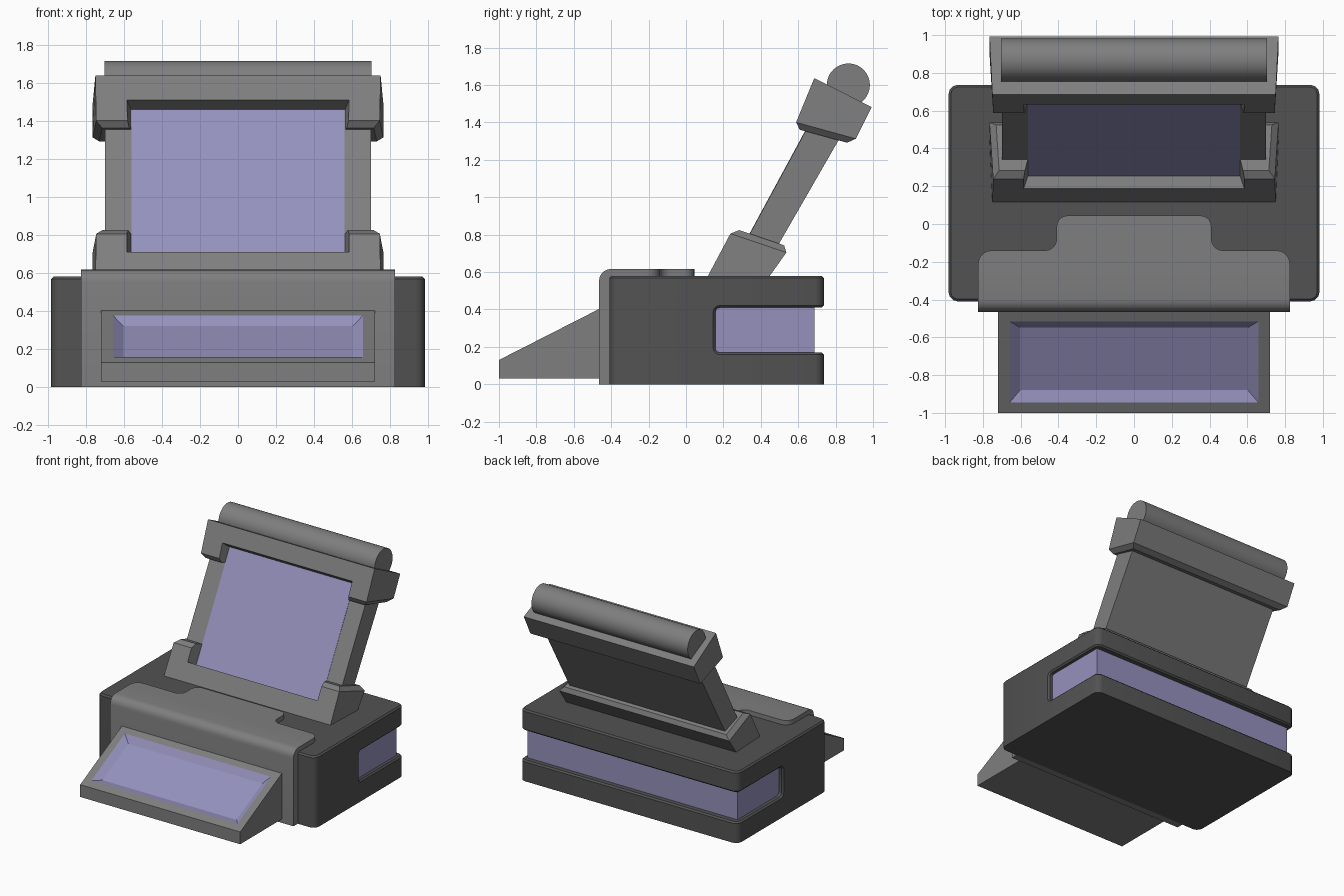
import bpy, bmesh
from math import sin, cos, pi, radians
from mathutils import Vector

if "Cube" in bpy.data.objects:
    bpy.data.objects.remove(bpy.data.objects["Cube"])


def material(name, *rgb):
    m = bpy.data.materials.new(name)
    m.diffuse_color = (*rgb, 1)
    m.use_nodes = True
    m.node_tree.nodes["Principled BSDF"].inputs["Base Color"].default_value = m.diffuse_color
    return m


violet = material("violet", .30, .285, .51)
grey = material("mid_grey", .21, .21, .21)
dark = material("dark_grey", .085, .085, .085)


def solid(name, loop_a, loop_b, bevels=(), mats=(grey,), edit=None, smooth=False):
    """Closed solid between two matching loops; each bevel = (edge test, width, segments)."""
    bm = bmesh.new()
    a = [bm.verts.new(p) for p in loop_a]
    b = [bm.verts.new(p) for p in loop_b]
    bm.faces.new(a)
    bm.faces.new(b[::-1])
    for i in range(len(a)):
        j = (i + 1) % len(a)
        bm.faces.new((a[j], a[i], b[i], b[j]))
    bmesh.ops.recalc_face_normals(bm, faces=bm.faces)
    for test, width, segs in bevels:
        bmesh.ops.bevel(bm, geom=[e for e in bm.edges if test(e)], offset=width,
                        segments=segs, profile=0.5, affect='EDGES', clamp_overlap=True)
    if edit:
        edit(bm)
    me = bpy.data.meshes.new(name)
    for m in mats:
        me.materials.append(m)
    bm.to_mesh(me)
    bm.free()
    ob = bpy.data.objects.new(name, me)
    bpy.context.collection.objects.link(ob)
    if smooth:
        bpy.ops.object.select_all(action='DESELECT')
        ob.select_set(True)
        bpy.context.view_layer.objects.active = ob
        bpy.ops.object.shade_smooth_by_angle(angle=radians(35))
    return ob


def prism(name, pts, hw=None, **kw):
    """Side profile of (y, z) or (y, z, half width) spread symmetrically in x."""
    pts = [p if len(p) == 3 else (*p, hw) for p in pts]
    return solid(name, [(-w, y, z) for y, z, w in pts], [(w, y, z) for y, z, w in pts], **kw)


def rounded(pts, steps=5):
    """Outline with corners (x, y, radius) rounded off."""
    out = []
    for i, (x, y, r) in enumerate(pts):
        p = Vector((x, y))
        if r == 0:
            out.append(p)
            continue
        u = (Vector(pts[i - 1][:2]) - p).normalized() * r
        v = (Vector(pts[(i + 1) % len(pts)][:2]) - p).normalized() * r
        for k in range(steps + 1):
            t = k / steps * pi / 2
            out.append(p + u * (1 - sin(t)) + v * (1 - cos(t)))
    return out


# Main housing with a wraparound slot at the rear, and the strip inside it
def corner(e):
    a, b = (v.co for v in e.verts)
    return abs(a.z - b.z) > .1 and abs(a.y - b.y) < .001 and (a.y < -.4 or a.y > .7)


def rim(e):
    return max(v.co.z for v in e.verts) > .01 and min(v.co.z for v in e.verts) > -.01 \
        and e.calc_face_angle(0) > 1.2


side = rounded([(-.41, 0, 0), (.737, 0, 0), (.737, .17, 0), (.157, .17, .025),
                (.157, .41, .025), (.737, .41, 0), (.737, .58, 0), (-.41, .58, 0)], 3)
prism("housing", [tuple(p) for p in side], .982, mats=(dark,), smooth=True,
      bevels=[(corner, .05, 3), (rim, .012, 1)])
prism("slot_strip", [(.1, .15), (.688, .15), (.688, .43), (.1, .43)], .945, mats=(violet,))

# Front cover: curved shell plus a top plate with a raised tab
shell = rounded([(-.465, 0, 0), (-.465, .617, .065), (-.25, .617, 0),
                 (-.25, .56, 0), (-.40, .56, 0), (-.40, 0, 0)])
prism("front_cover", [tuple(p) for p in shell], .825, smooth=True)
half = [(.825, -.25, 0), (.825, -.14, .07), (.41, -.14, .06), (.41, .045, .06)]
plan = rounded(half + [(-x, y, r) for x, y, r in reversed(half)])
solid("cover_top_plate", [(x, y, .56) for x, y in plan], [(x, y, .617) for x, y in plan], smooth=True)


# Output tray: wedge with a recessed coloured panel in its slope
def recess(bm):
    slope = next(f for f in bm.faces if f.normal.z > .5)
    bmesh.ops.inset_individual(bm, faces=[slope], thickness=.062, use_even_offset=True)
    ring = bmesh.ops.inset_individual(bm, faces=[slope], thickness=.055, depth=-.035,
                                      use_even_offset=True)["faces"]
    for f in [slope, *ring]:
        f.material_index = 1


prism("output_tray", [(-1, .03), (-1, .13), (-.46, .405), (-.46, .03)], .72,
      mats=(grey, violet), edit=recess)

# Leaning paper support with its coloured sheet
prism("support_panel", [(.23, .60), (.41, .60), (.882, 1.42), (.724, 1.51)], .70)
prism("paper_sheet", [(.239, .62), (.25, .614), (.721, 1.485), (.710, 1.49)], .56, mats=(violet,))

# Lower holder and upper cap, chamfered around the rim where the panel enters
holder = prism("lower_holder", [(.107, .56, .75), (.253, .835, .745), (.556, .732, .765), (.434, .56, .765)],
               bevels=[(lambda e: min(v.co.z for v in e.verts) > .7, .033, 1)])
cap = prism("upper_cap", [(.686, 1.637, .75), (.576, 1.37, .745), (.893, 1.283, .765), (.993, 1.482, .765)],
            bevels=[(lambda e: max(v.co.z for v in e.verts) < 1.42, .033, 1)])

# Shared window cutter opening both frames in front of the sheet
cutter = prism("window_cutter", [(.109, .782, .61), (.275, .628, .555), (.725, 1.435, .555), (.554, 1.574, .61)])
cutter.hide_render = True
cutter.display_type = 'WIRE'
for ob in (holder, cap):
    mod = ob.modifiers.new("window", 'BOOLEAN')
    mod.operation = 'DIFFERENCE'
    mod.solver = 'EXACT'
    mod.object = cutter

# Roller along the top of the cap
ring = [(.868 + .115 * cos(2 * pi * k / 48), 1.60 + .115 * sin(2 * pi * k / 48)) for k in range(48)]
prism("top_roller", ring, .703, smooth=True)
